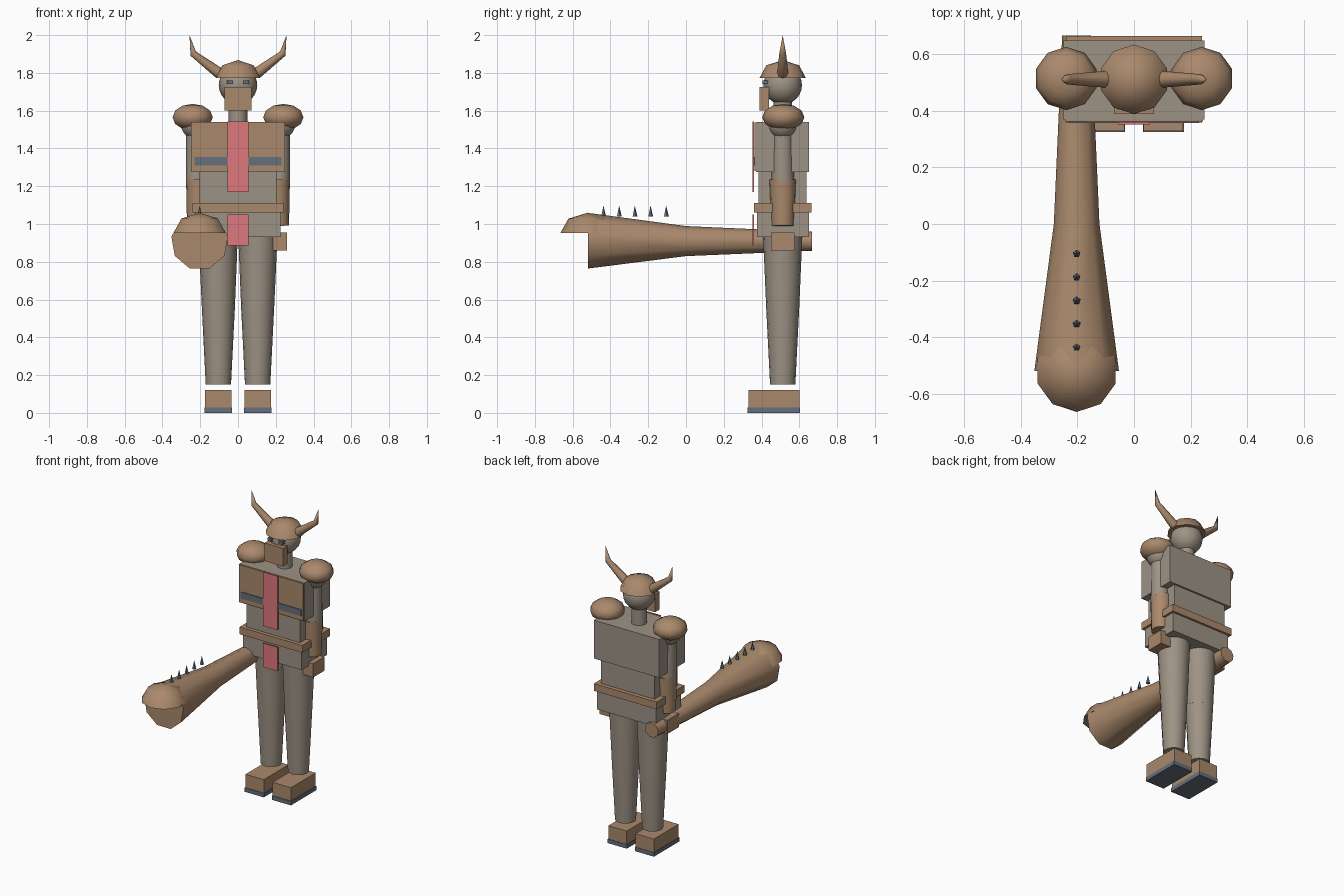
import bpy
import bmesh
from math import sin, cos, pi, radians
from mathutils import Vector

cube = bpy.data.objects.get("Cube")
if cube:
    bpy.data.objects.remove(cube, do_unlink=True)


def material(name, rgb):
    m = bpy.data.materials.new(name)
    m.use_nodes = True
    color = (*rgb, 1)
    m.diffuse_color = color
    bsdf = m.node_tree.nodes["Principled BSDF"]
    bsdf.inputs["Base Color"].default_value = color
    bsdf.inputs["Roughness"].default_value = 0.8
    return m


LEATHER = material("leather_brown", (0.40, 0.25, 0.15))
STONE = material("stone_grey", (0.34, 0.29, 0.235))
CLOTH = material("cloth_red", (0.73, 0.19, 0.20))
IRON = material("iron_slate", (0.13, 0.16, 0.205))
MID = 0.512  # depth of the body's centre line


def finish(name, bm, mat):
    bmesh.ops.remove_doubles(bm, verts=bm.verts, dist=1e-5)
    bmesh.ops.recalc_face_normals(bm, faces=bm.faces)
    mesh = bpy.data.meshes.new(name)
    bm.to_mesh(mesh)
    bm.free()
    mesh.materials.append(mat)
    obj = bpy.data.objects.new(name, mesh)
    bpy.context.collection.objects.link(obj)
    return obj


def box(name, mat, xs, ys, zs):
    bm = bmesh.new()
    bmesh.ops.create_cube(bm, size=1)
    for v in bm.verts:
        v.co = [lo + (c + 0.5) * (hi - lo) for c, (lo, hi) in zip(v.co, (xs, ys, zs))]
    return finish(name, bm, mat)


def loft(name, mat, points, radii, sides=16):
    """Round skin along a path, with one radius per point and capped ends."""
    pts = [Vector(p) for p in points]
    bm = bmesh.new()
    rings = []
    for i, (p, r) in enumerate(zip(pts, radii)):
        d = (pts[min(i + 1, len(pts) - 1)] - pts[max(i - 1, 0)]).normalized()
        ref = Vector((0, 1, 0)) if abs(d.z) > 0.97 else Vector((0, 0, 1))
        v = (ref - d * ref.dot(d)).normalized()
        u = d.cross(v)
        angles = [2 * pi * k / sides for k in range(sides)]
        r = max(r, 1e-7)
        rings.append([bm.verts.new(p + r * (v * cos(a) + u * sin(a))) for a in angles])
    for a, b in zip(rings, rings[1:]):
        for k in range(sides):
            j = (k + 1) % sides
            bm.faces.new((a[k], a[j], b[j], b[k]))
    for ring, r in ((rings[0], radii[0]), (rings[-1], radii[-1])):
        if r > 0.001:
            bm.faces.new(ring)
    obj = finish(name, bm, mat)
    bpy.ops.object.select_all(action='DESELECT')
    obj.select_set(True)
    bpy.context.view_layer.objects.active = obj
    bpy.ops.object.shade_smooth_by_angle(angle=radians(50))
    return obj


def ball(name, mat, center, r, height, sides, steps, start=-pi / 2):
    """Ellipsoid from a start latitude to the top pole (start=0 is a dome)."""
    x, y, z = center
    lats = [start + (pi / 2 - start) * i / steps for i in range(steps + 1)]
    return loft(name, mat, [(x, y, z + height * sin(t)) for t in lats],
                [r * cos(t) for t in lats], sides)


def span(center, half):
    return (center - half, center + half)


# Torso, belt and front panels
box("chest", STONE, span(0, 0.25), (0.37, 0.65), (1.275, 1.54))
box("abdomen", STONE, span(0, 0.205), (0.385, 0.637), (1.1, 1.28))
box("pelvis", STONE, span(0, 0.225), (0.375, 0.65), (0.93, 1.07))
box("belt", LEATHER, span(0, 0.24), (0.36, 0.665), (1.06, 1.11))
box("chest_plate", LEATHER, span(0, 0.245), (0.363, 0.371), (1.28, 1.538))
box("chest_band", IRON, span(0, 0.23), (0.358, 0.366), (1.31, 1.355))
box("chest_sash", CLOTH, span(0, 0.056), (0.352, 0.361), (1.17, 1.542))
box("loin_cloth", CLOTH, span(0, 0.056), (0.352, 0.361), (0.885, 1.05))

# Head and helmet
loft("neck", STONE, [(0, MID, 1.53), (0, MID, 1.66)], [0.05, 0.05])
ball("head", STONE, (0, MID, 1.735), 0.102, 0.102, 16, 12)
box("face_guard", LEATHER, span(0, 0.071), (0.39, 0.44), (1.60, 1.725))
ball("helmet", LEATHER, (0, MID, 1.772), 0.123, 0.096, 10, 2, start=0)

# Paired parts
for side, s in (("left", 1), ("right", -1)):
    box(side + "_eye", IRON, span(s * 0.042, 0.016), (0.405, 0.435), (1.74, 1.76))
    loft(side + "_horn", LEATHER,
         [(s * 0.095, MID, 1.795), (s * 0.237, MID, 1.902), (s * 0.257, MID, 2.0)],
         [0.03, 0.018, 0], 8)
    ball(side + "_shoulder", STONE, (s * 0.225, MID, 1.53), 0.08, 0.08, 14, 10)
    ball(side + "_shoulder_pad", LEATHER, (s * 0.24, MID + 0.003, 1.565), 0.112, 0.071, 10, 6)
    loft(side + "_upper_arm", STONE, [(s * 0.222, MID, 1.53), (s * 0.215, MID, 1.22)],
         [0.052, 0.06])
    loft(side + "_bracer", LEATHER, [(s * 0.205, MID, 1.235), (s * 0.21, MID, 0.99)],
         [0.07, 0.06])
    box(side + "_hand", LEATHER, span(s * 0.222, 0.038), span(MID, 0.062), (0.86, 0.955))
    loft(side + "_thigh", STONE, [(s * 0.104, MID, 0.545), (s * 0.105, MID, 0.94)],
         [0.087, 0.104])
    loft(side + "_shin", STONE, [(s * 0.104, MID, 0.15), (s * 0.104, MID, 0.547)],
         [0.067, 0.087])
    box(side + "_boot", LEATHER, span(s * 0.104, 0.07), (0.33, 0.6), (0.025, 0.12))
    box(side + "_sole", IRON, span(s * 0.104, 0.073), (0.326, 0.603), (0, 0.028))

# Spiked club held in the right hand
CLUB_X, CLUB_Z = -0.203, 0.907
loft("club", LEATHER, [(CLUB_X, y, CLUB_Z) for y in (0.667, 0, -0.52)],
     [0.052, 0.082, 0.152], 9)
ball("club_cap", LEATHER, (CLUB_X, -0.52, 0.952), 0.145, 0.108, 10, 2, start=0)
for i in range(5):
    y = -0.105 - i * 0.083
    loft("club_spike_%d" % (i + 1), IRON, [(CLUB_X, y, 1.04), (CLUB_X, y, 1.098)],
         [0.014, 0], 5)
